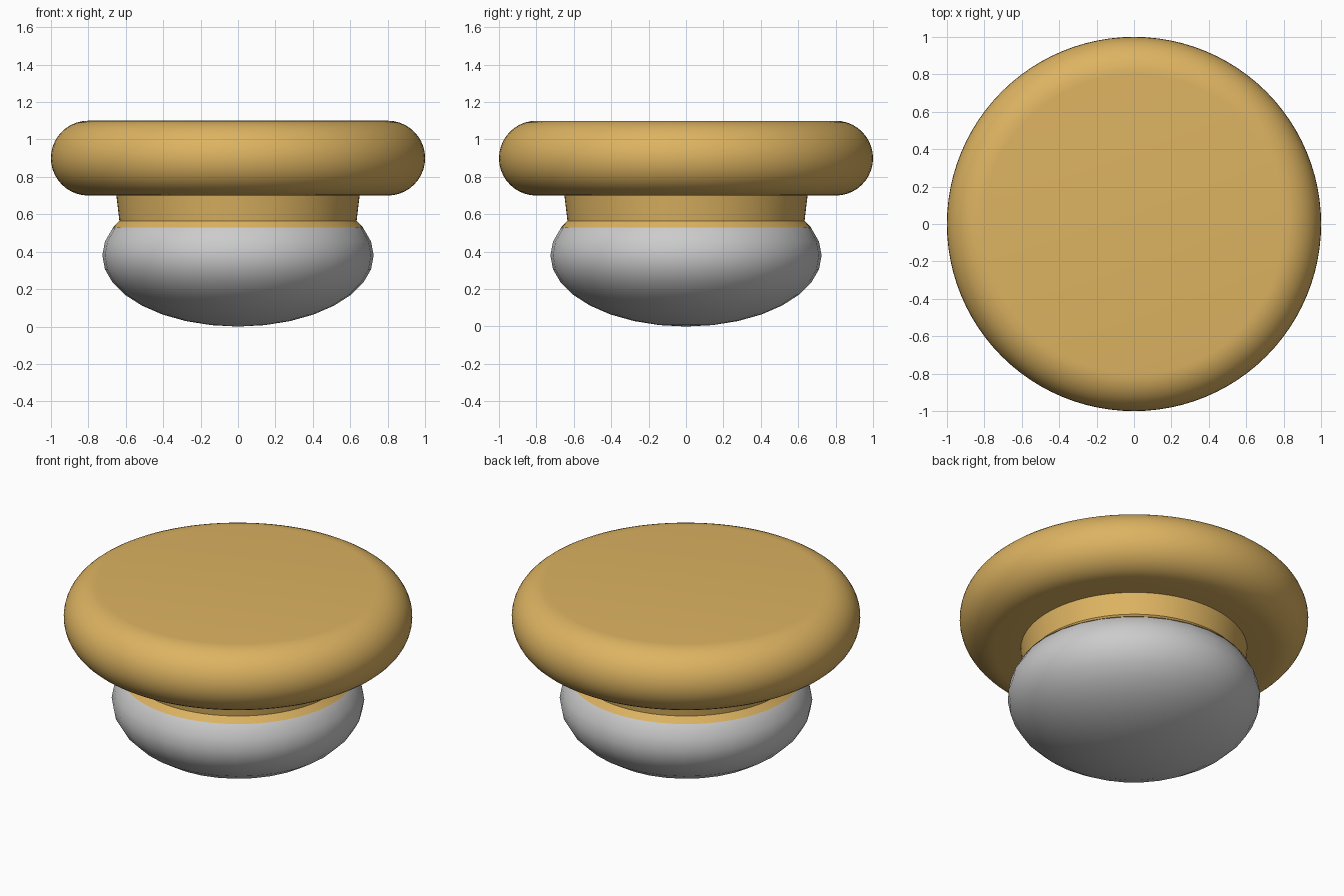
import bpy, bmesh, math

if "Cube" in bpy.data.objects:
    bpy.data.objects.remove(bpy.data.objects["Cube"])


def material(name, color):
    m = bpy.data.materials.new(name)
    m.diffuse_color = color
    m.use_nodes = True
    m.node_tree.nodes["Principled BSDF"].inputs["Base Color"].default_value = m.diffuse_color
    return m


def lathe(name, profile, steps, mat):
    # Revolve an (r, z) profile around the z axis
    bm = bmesh.new()
    verts = [bm.verts.new((r, 0, z)) for r, z in profile]
    edges = [bm.edges.new(p) for p in zip(verts, verts[1:])]
    bmesh.ops.spin(bm, geom=verts + edges, axis=(0, 0, 1), cent=(0, 0, 0),
                   angle=2 * math.pi, steps=steps, use_duplicate=False)
    bmesh.ops.remove_doubles(bm, verts=bm.verts, dist=1e-5)
    bmesh.ops.recalc_face_normals(bm, faces=bm.faces)
    mesh = bpy.data.meshes.new(name)
    bm.to_mesh(mesh)
    bm.free()
    ob = bpy.data.objects.new(name, mesh)
    bpy.context.collection.objects.link(ob)
    mesh.materials.append(mat)
    smooth(ob)
    return ob


def smooth(ob):
    bpy.ops.object.select_all(action='DESELECT')
    ob.select_set(True)
    bpy.context.view_layer.objects.active = ob
    bpy.ops.object.shade_smooth_by_angle(angle=math.radians(30))


gold = material("gold", (0.72, 0.45, 0.12, 1))

# Cap: rounded disc, tapered neck and small flared lip in one turned profile
rim = [(0.8 + 0.2 * math.cos(a), 0.9 + 0.2 * math.sin(a))
       for a in (math.pi / 2 - math.pi * i / 20 for i in range(21))]
lathe("cap", [(0, 1.1)] + rim +
      [(0.65, 0.7), (0.634, 0.565), (0.668, 0.53), (0.64, 0.53)], 96, gold)

# Bulb: flattened sphere
bpy.ops.mesh.primitive_uv_sphere_add(segments=32, ring_count=16, radius=1,
                                     location=(0, 0, 0.38))
bulb = bpy.context.object
bulb.name = "bulb"
bulb.scale = (0.725, 0.725, 0.38)
bpy.ops.object.transform_apply(location=False, rotation=False, scale=True)
smooth(bulb)
